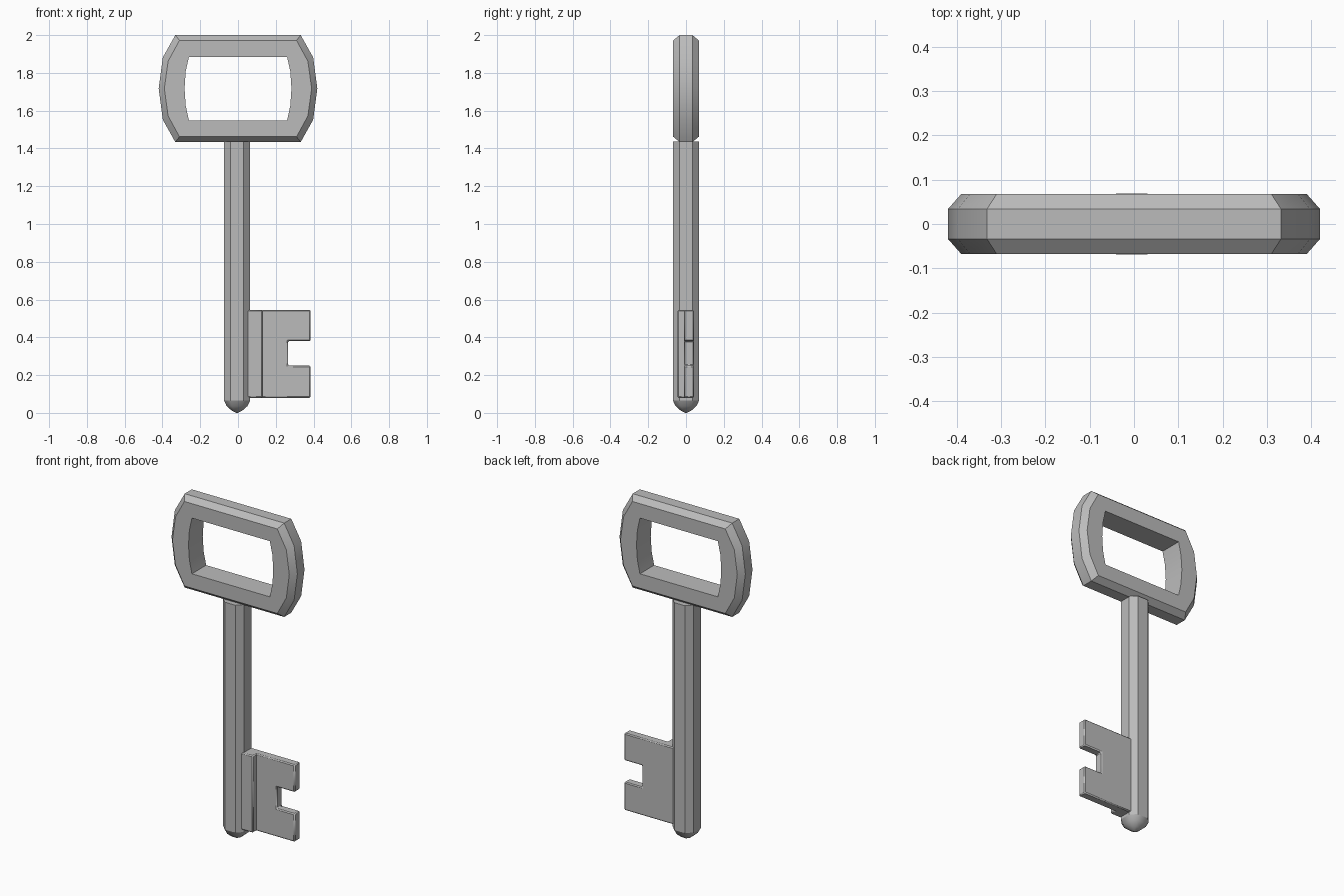
import bpy
import bmesh

cube = bpy.data.objects.get("Cube")
if cube:
    bpy.data.objects.remove(cube, do_unlink=True)

metal = bpy.data.materials.new("grey_metal")
metal.use_nodes = True
grey = (0.5, 0.5, 0.5, 1)
metal.diffuse_color = grey
metal.node_tree.nodes["Principled BSDF"].inputs["Base Color"].default_value = grey


def build(name, rings, closed=False, bevel=0, smooth_angle=0.5):
    """Bridge equal-length rings of points, capping the ends unless closed."""
    bm = bmesh.new()
    loops = [[bm.verts.new(p) for p in ring] for ring in rings]
    count = len(loops[0])
    pairs = list(zip(loops, loops[1:]))
    if closed:
        pairs.append((loops[-1], loops[0]))
    else:
        bm.faces.new(loops[0])
        bm.faces.new(loops[-1])
    for a, b in pairs:
        for i in range(count):
            j = (i + 1) % count
            bm.faces.new((a[i], a[j], b[j], b[i]))
    bmesh.ops.recalc_face_normals(bm, faces=bm.faces)
    mesh = bpy.data.meshes.new(name)
    bm.to_mesh(mesh)
    bm.free()
    mesh.materials.append(metal)
    obj = bpy.data.objects.new(name, mesh)
    bpy.context.collection.objects.link(obj)
    if bevel:
        mod = obj.modifiers.new("edge_bevel", "BEVEL")
        mod.width = bevel
        mod.segments = 1
    bpy.ops.object.select_all(action="DESELECT")
    obj.select_set(True)
    bpy.context.view_layer.objects.active = obj
    bpy.ops.object.shade_smooth_by_angle(angle=smooth_angle)
    return obj


# Bow: a frame with curved ends and a chamfered outer rim
def bow_ring(corner, quarter, middle, half_height, quarter_height, y):
    right = [(corner, half_height), (quarter, quarter_height), (middle, 0),
             (quarter, -quarter_height), (corner, -half_height)]
    left = [(-x, z) for x, z in reversed(right)]
    return [(x, y, 1.717 + z) for x, z in right + left]


hole = (0.26, 0.277, 0.283, 0.168, 0.09)
face = (0.31, 0.37, 0.39, 0.255, 0.145)
rim = (0.332, 0.398, 0.42, 0.283, 0.165)
thick, thin = 0.068, 0.034
build("bow", [bow_ring(*shape, y) for shape, y in (
    (hole, -thick), (face, -thick), (rim, -thin),
    (rim, thin), (face, thick), (hole, thick))], closed=True)


# Shaft and rounded tip share one eight-sided section
def shaft_ring(z, scale=1):
    a, b = 0.069 * scale, 0.035 * scale
    points = [(a, b), (b, a), (-b, a), (-a, b),
              (-a, -b), (-b, -a), (b, -a), (a, -b)]
    return [(x - 0.005, y, z) for x, y in points]


build("shaft", [shaft_ring(0.065), shaft_ring(1.437)])
build("shaft_tip", [shaft_ring(z, s) for z, s in (
    (0.065, 1), (0.036, 0.8), (0.013, 0.42), (0, 0.05))], smooth_angle=1.5)


# Bit: a notched plate with a thicker rib beside the shaft
def slab(name, outline, front, back):
    return build(name, [[(x, y, z) for x, z in outline]
                        for y in (front, back)], bevel=0.006)


low, high = 0.08, 0.545
slab("bit_plate", [(0.02, low), (0.385, low), (0.385, 0.25), (0.265, 0.25),
                   (0.265, 0.38), (0.385, 0.38), (0.385, high), (0.02, high)],
     -0.01, 0.042)
slab("bit_rib", [(0.03, low), (0.13, low), (0.13, high), (0.03, high)],
     -0.045, 0.01)
